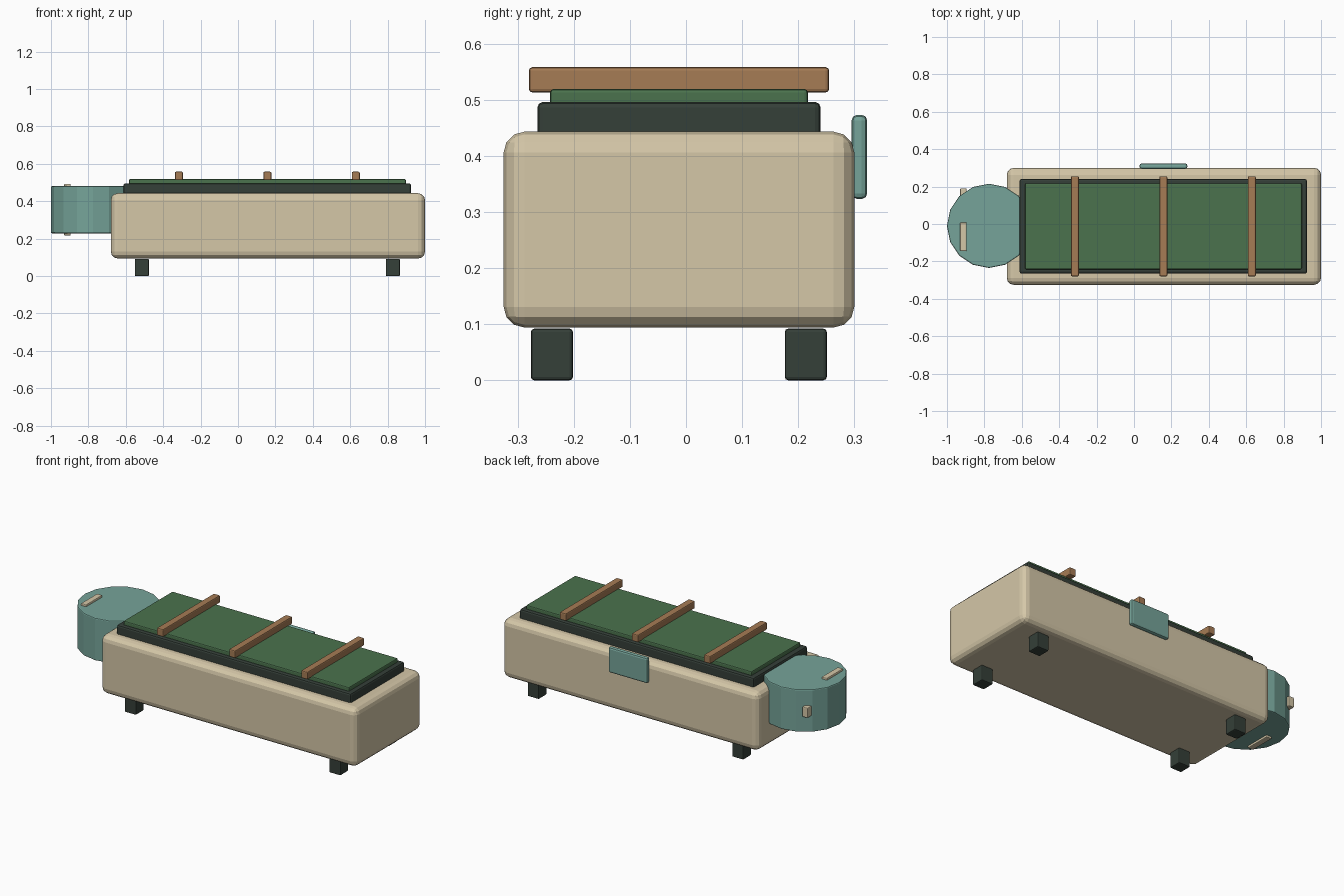
import bpy

if "Cube" in bpy.data.objects:
    bpy.data.objects.remove(bpy.data.objects["Cube"])

def material(name, rgb):
    m = bpy.data.materials.new(name)
    m.diffuse_color = (*rgb, 1)
    m.use_nodes = True
    m.node_tree.nodes["Principled BSDF"].inputs["Base Color"].default_value = m.diffuse_color
    return m

CREAM = material("cream", (0.66, 0.57, 0.39))
DARK = material("dark", (0.035, 0.05, 0.04))
GREEN = material("green", (0.07, 0.17, 0.075))
WOOD = material("wood", (0.38, 0.2, 0.09))
TEAL = material("teal", (0.18, 0.37, 0.32))

def finish(ob, name, mat, bevel, segments):
    ob.name = name
    ob.data.materials.append(mat)
    if bevel:
        mod = ob.modifiers.new("bevel", "BEVEL")
        mod.width = bevel
        mod.segments = segments
        mod.limit_method = 'ANGLE'
        mod.angle_limit = 0.8
    return ob

def box(name, x, y, z, mat, bevel=0.005, segments=1):
    """Box from (min, max) ranges on each axis."""
    bpy.ops.mesh.primitive_cube_add(size=1, location=[sum(r) / 2 for r in (x, y, z)])
    ob = bpy.context.object
    ob.scale = [r[1] - r[0] for r in (x, y, z)]
    bpy.ops.object.transform_apply(location=False, rotation=False, scale=True)
    return finish(ob, name, mat, bevel, segments)

# Main body
box("body", (-0.68, 1.0), (-0.325, 0.30), (0.094, 0.443), CREAM, 0.037, 3)

# Stepped top
box("dark_frame", (-0.612, 0.925), (-0.265, 0.24), (0.40, 0.496), DARK, 0.01, 2)
box("green_panel", (-0.582, 0.897), (-0.242, 0.217), (0.45, 0.519), GREEN, 0.006, 2)

# Cross slats
for i in range(3):
    cx = -0.316 + i * 0.473
    box(f"slat_{i + 1}", (cx - 0.021, cx + 0.021), (-0.28, 0.255), (0.513, 0.558), WOOD, 0.006, 2)

# Feet
for side, cx in (("left", -0.514), ("right", 0.828)):
    for end, cy in (("front", -0.239), ("back", 0.2135)):
        box(f"{end}_{side}_foot", (cx - 0.0375, cx + 0.0375), (cy - 0.0375, cy + 0.0375),
            (0, 0.092), DARK, 0.006, 2)

# Drum at the left end
bpy.ops.mesh.primitive_cylinder_add(vertices=16, radius=0.225, depth=0.252,
                                    location=(-0.775, -0.01, 0.355))
finish(bpy.context.object, "end_drum", TEAL, 0.006, 2)

# Trim bars poking through the drum
box("drum_bar", (-0.93, -0.895), (-0.145, 0.008), (0.217, 0.493), CREAM, 0.005, 2)
box("drum_knob", (-0.93, -0.895), (0.10, 0.19), (0.325, 0.385), CREAM, 0.005, 2)

# Plate on the back
box("back_plate", (0.03, 0.285), (0.295, 0.323), (0.323, 0.473), TEAL, 0.01, 2)
